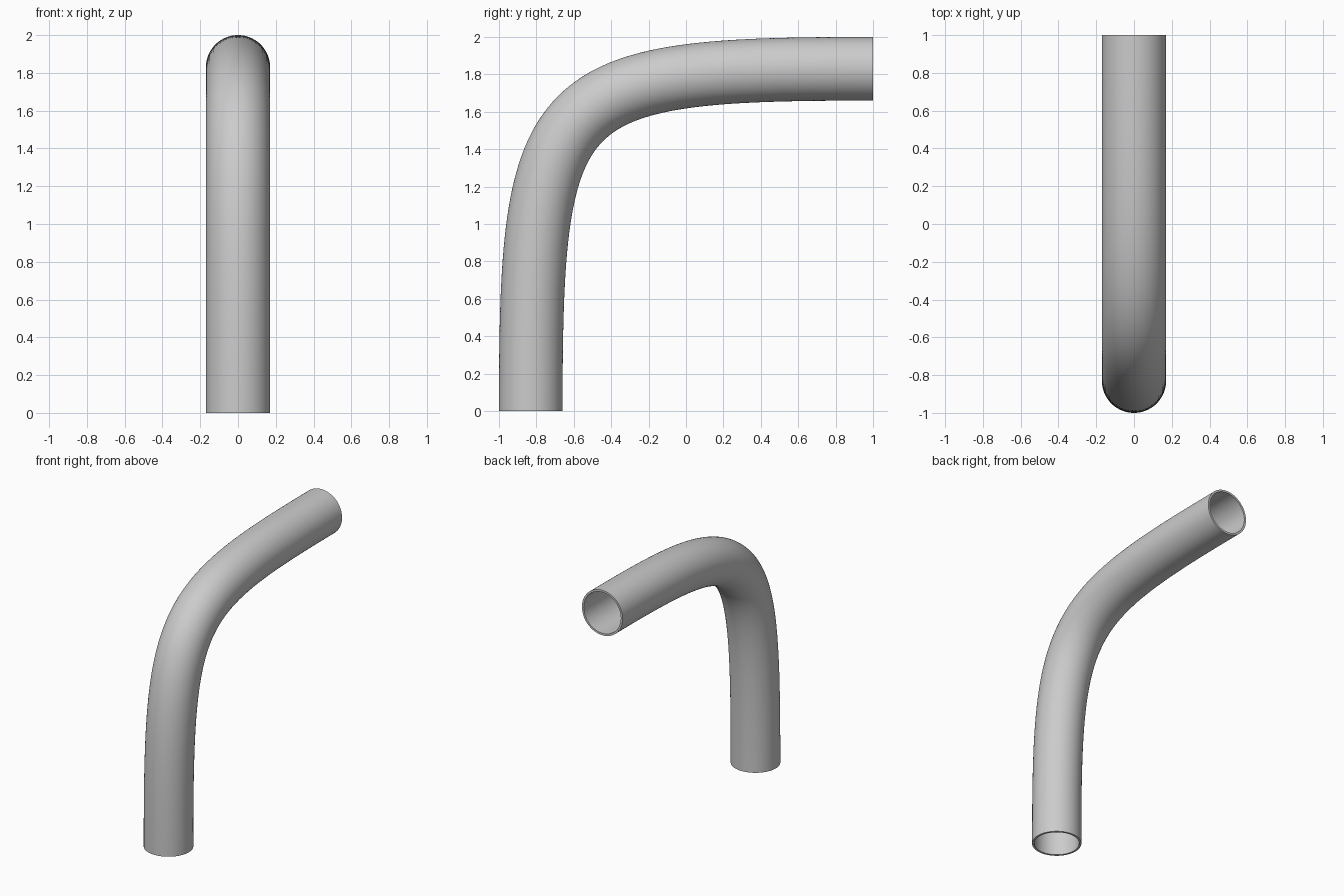
import bpy, bmesh
from math import cos, sin, pi
from mathutils import Vector
from mathutils.geometry import interpolate_bezier

if "Cube" in bpy.data.objects:
    bpy.data.objects.remove(bpy.data.objects["Cube"])

R, WALL, SIDES, STEPS = 0.17, 0.015, 64, 64
HANDLE = 1.73

# Centre line: upright leg easing into a horizontal run
start, end = Vector((0, R - 1, 0)), Vector((0, 1, 2 - R))
path = interpolate_bezier(start, start + Vector((0, 0, HANDLE)),
                          end - Vector((0, HANDLE, 0)), end, STEPS + 1)

bm = bmesh.new()


def sweep(radius):
    """Rings of vertices following the centre line."""
    rings = []
    for i, p in enumerate(path):
        if i == 0:
            t = Vector((0, 0, 1))
        elif i == STEPS:
            t = Vector((0, 1, 0))
        else:
            t = (path[i + 1] - path[i - 1]).normalized()
        side = Vector((1, 0, 0))
        up = t.cross(side)
        rings.append([bm.verts.new(p + radius * (cos(a) * side + sin(a) * up))
                      for a in (2 * pi * k / SIDES for k in range(SIDES))])
    return rings


def bridge(a, b):
    for k in range(SIDES):
        n = (k + 1) % SIDES
        bm.faces.new((a[k], a[n], b[n], b[k]))


# Outer wall, inner wall and the two rims
outer, inner = sweep(R), sweep(R - WALL)
for i in range(STEPS):
    bridge(outer[i], outer[i + 1])
    bridge(inner[i + 1], inner[i])
bridge(inner[0], outer[0])
bridge(outer[-1], inner[-1])
bmesh.ops.recalc_face_normals(bm, faces=bm.faces)

mesh = bpy.data.meshes.new("bent_pipe")
bm.to_mesh(mesh)
bm.free()
pipe = bpy.data.objects.new("bent_pipe", mesh)
bpy.context.collection.objects.link(pipe)
bpy.context.view_layer.objects.active = pipe
pipe.select_set(True)
bpy.ops.object.shade_smooth_by_angle()
